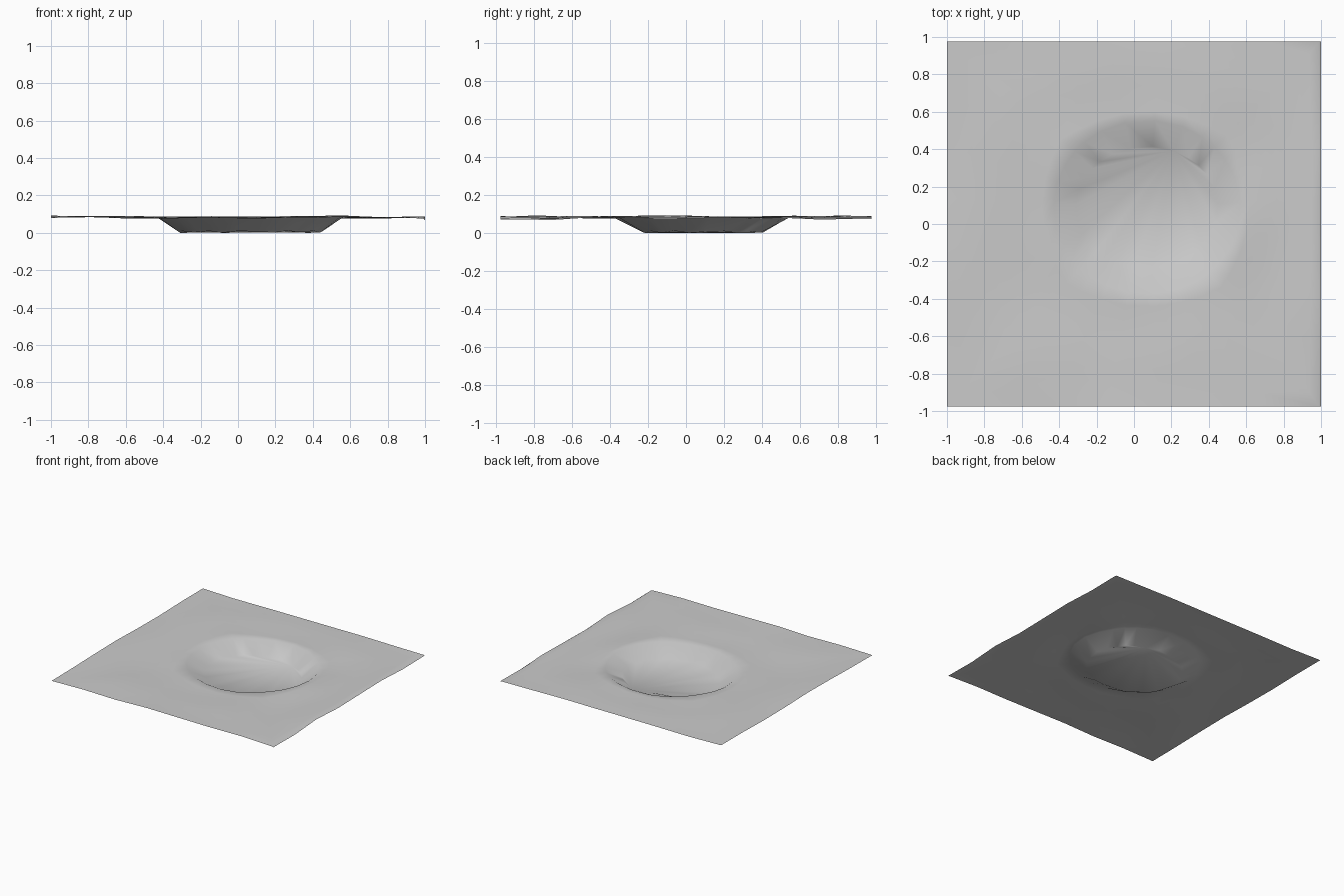
import bpy, bmesh, math
from mathutils import Vector, noise

cube = bpy.data.objects.get("Cube")
if cube:
    bpy.data.objects.remove(cube)

PER_SIDE = 7
RINGS = 9
CENTRE = Vector((0.07, 0.09))


def ground(x, y):
    """Gently rippled height of the flat land."""
    return 0.084 + 0.013 * noise.noise(Vector((x * 2.6, y * 2.6, 4.3)))


# Border points, evenly spaced around the square sheet
corners = [Vector(c) for c in ((-1, -0.975), (1, -0.975), (1, 0.975), (-1, 0.975))]
border = [a.lerp(b, i / PER_SIDE)
          for a, b in zip(corners, corners[1:] + corners[:1]) for i in range(PER_SIDE)]


def oval(p, rx, ry):
    """Point of the crater outline in the direction of a border point."""
    d = p - CENTRE
    a = math.atan2(d.y, d.x)
    return CENTRE + Vector((rx * math.cos(a), ry * math.sin(a)))


bm = bmesh.new()

# Crater floor outline, then rim, then rings widening to the square border
floor = [bm.verts.new((*oval(p, 0.38, 0.325), 0.006 + 0.006 * math.sin(2.3 * i)))
         for i, p in enumerate(border)]
rings = [floor]
for k in range(RINGS + 1):
    ring = []
    for p in border:
        q = oval(p, 0.5, 0.465).lerp(p, k / RINGS)
        ring.append(bm.verts.new((q.x, q.y, ground(q.x, q.y))))
    rings.append(ring)

# Lip along the right-hand border, turned down in places
lip = []
for v in rings[-1]:
    if v.co.x > 0.99:
        drop = 0.012 * max(0, math.cos(v.co.y * 7))
        lip.append(v)
        v.co.x -= 0.01
        v.co.z -= drop * 0.3
lip.sort(key=lambda v: v.co.y)
lower = [bm.verts.new((1, v.co.y, v.co.z - 0.008 * abs(math.cos(v.co.y * 4)))) for v in lip]
for i in range(len(lip) - 1):
    bm.faces.new((lip[i], lower[i], lower[i + 1], lip[i + 1]))

n = len(border)
for inner, outer in zip(rings, rings[1:]):
    for i in range(n):
        j = (i + 1) % n
        bm.faces.new((inner[i], outer[i], outer[j], inner[j]))

# Floor fans out from one point on its far edge
hub = min(range(n), key=lambda i: (floor[i].co.xy - Vector((0.17, 0.42))).length)
for s in range(1, n - 1):
    bm.faces.new((floor[hub], floor[(hub + s) % n], floor[(hub + s + 1) % n]))

# Rest the lowest point on the ground
low = min(v.co.z for v in bm.verts)
for v in bm.verts:
    v.co.z -= low

mesh = bpy.data.meshes.new("crater_terrain")
bm.to_mesh(mesh)
bm.free()
mesh.shade_smooth()

grey = bpy.data.materials.new("stone grey")
grey.use_nodes = True
colour = (0.6, 0.6, 0.6, 1)
grey.diffuse_color = colour
grey.node_tree.nodes["Principled BSDF"].inputs["Base Color"].default_value = colour
mesh.materials.append(grey)

terrain = bpy.data.objects.new("crater_terrain", mesh)
bpy.context.collection.objects.link(terrain)
